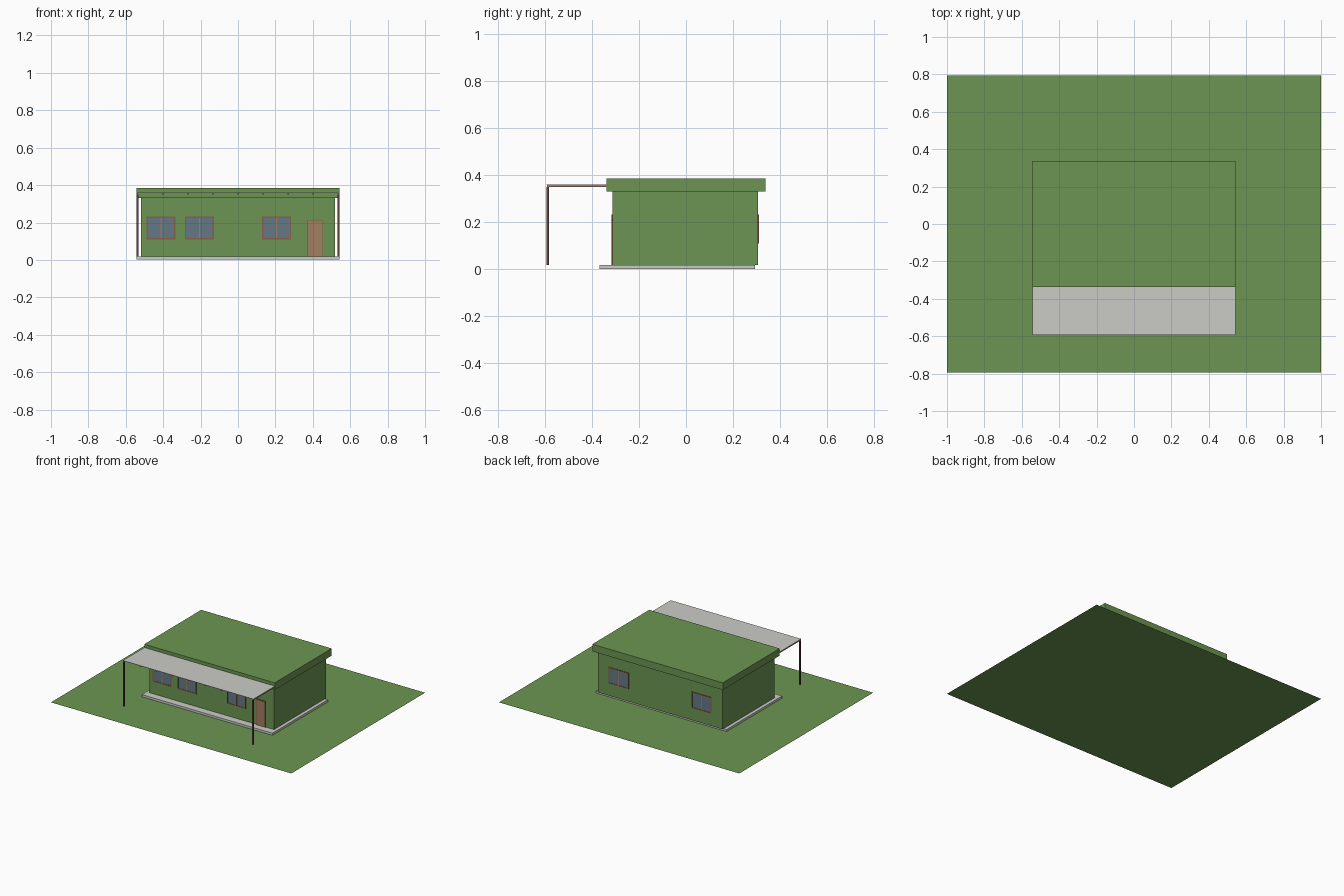
import bpy

if "Cube" in bpy.data.objects:
    bpy.data.objects.remove(bpy.data.objects["Cube"])


def colour(name, r, g, b):
    m = bpy.data.materials.new(name)
    m.diffuse_color = (r, g, b, 1)
    m.use_nodes = True
    m.node_tree.nodes["Principled BSDF"].inputs["Base Color"].default_value = m.diffuse_color
    return m


GREEN = colour("green", 0.15, 0.30, 0.085)
CONCRETE = colour("light grey", 0.60, 0.60, 0.57)
TIMBER = colour("timber brown", 0.36, 0.21, 0.12)
FRAME = colour("frame red brown", 0.27, 0.11, 0.07)
GLASS = colour("glass blue grey", 0.13, 0.19, 0.24)
POST = colour("dark brown", 0.11, 0.06, 0.045)


def box(name, x0, x1, y0, y1, z0, z1, mat):
    bpy.ops.mesh.primitive_cube_add(size=1, location=((x0 + x1) / 2, (y0 + y1) / 2, (z0 + z1) / 2))
    o = bpy.context.object
    o.name = name
    o.scale = (x1 - x0, y1 - y0, z1 - z0)
    bpy.ops.object.transform_apply(location=False, rotation=False, scale=True)
    o.data.materials.append(mat)
    return o


# Lawn: a single flat sheet
bpy.ops.mesh.primitive_plane_add(size=1)
lawn = bpy.context.object
lawn.name = "lawn"
lawn.scale = (2, 1.59, 1)
lawn.data.materials.append(GREEN)

# House body
box("floor_slab", -0.543, 0.543, -0.367, 0.293, 0.001, 0.017, CONCRETE)
box("walls", -0.518, 0.518, -0.312, 0.306, 0.017, 0.335, GREEN)
box("roof", -0.543, 0.543, -0.338, 0.338, 0.331, 0.385, GREEN)


def window(name, x0, x1, wall_y, side):
    """Glazed window with a frame and centre bar; side is -1 front, 1 back."""
    z0, z1, t = 0.11, 0.232, 0.007

    def plate(part, a, b, c, d, depth, mat):
        ys = sorted((wall_y - side * 0.002, wall_y + side * depth))
        box(f"{name}_{part}", a, b, ys[0], ys[1], c, d, mat)

    plate("glass", x0 + t, x1 - t, z0 + t, z1 - t, 0.002, GLASS)
    plate("frame_left", x0, x0 + t, z0, z1, 0.004, FRAME)
    plate("frame_right", x1 - t, x1, z0, z1, 0.004, FRAME)
    plate("frame_bottom", x0 + t, x1 - t, z0, z0 + t, 0.004, FRAME)
    plate("frame_top", x0 + t, x1 - t, z1 - t, z1, 0.004, FRAME)
    xm = (x0 + x1) / 2
    plate("centre_bar", xm - t / 2, xm + t / 2, z0 + t, z1 - t, 0.004, TIMBER)


# Windows, front then back
for i, x in enumerate((-0.412, -0.206, 0.206)):
    window(f"front_window_{i + 1}", x - 0.078, x + 0.078, -0.312, -1)
for i, x in enumerate((-0.345, 0.345)):
    window(f"back_window_{i + 1}", x - 0.083, x + 0.083, 0.306, 1)

# Door
box("door_frame", 0.369, 0.453, -0.315, -0.310, 0.017, 0.212, FRAME)
box("door", 0.374, 0.448, -0.317, -0.310, 0.017, 0.207, TIMBER)

# Porch canopy: thin sheet on rafters, held by two posts
box("canopy_sheet", -0.543, 0.543, -0.593, -0.338, 0.357, 0.360, CONCRETE)
for i in range(9):
    x = -0.538 + i * 0.1345
    box(f"rafter_{i + 1}", x - 0.004, x + 0.004, -0.590, -0.338, 0.349, 0.357, TIMBER)
for side, name in ((-1, "left_post"), (1, "right_post")):
    x = side * 0.537
    box(name, x - 0.005, x + 0.005, -0.592, -0.582, 0.017, 0.350, POST)
